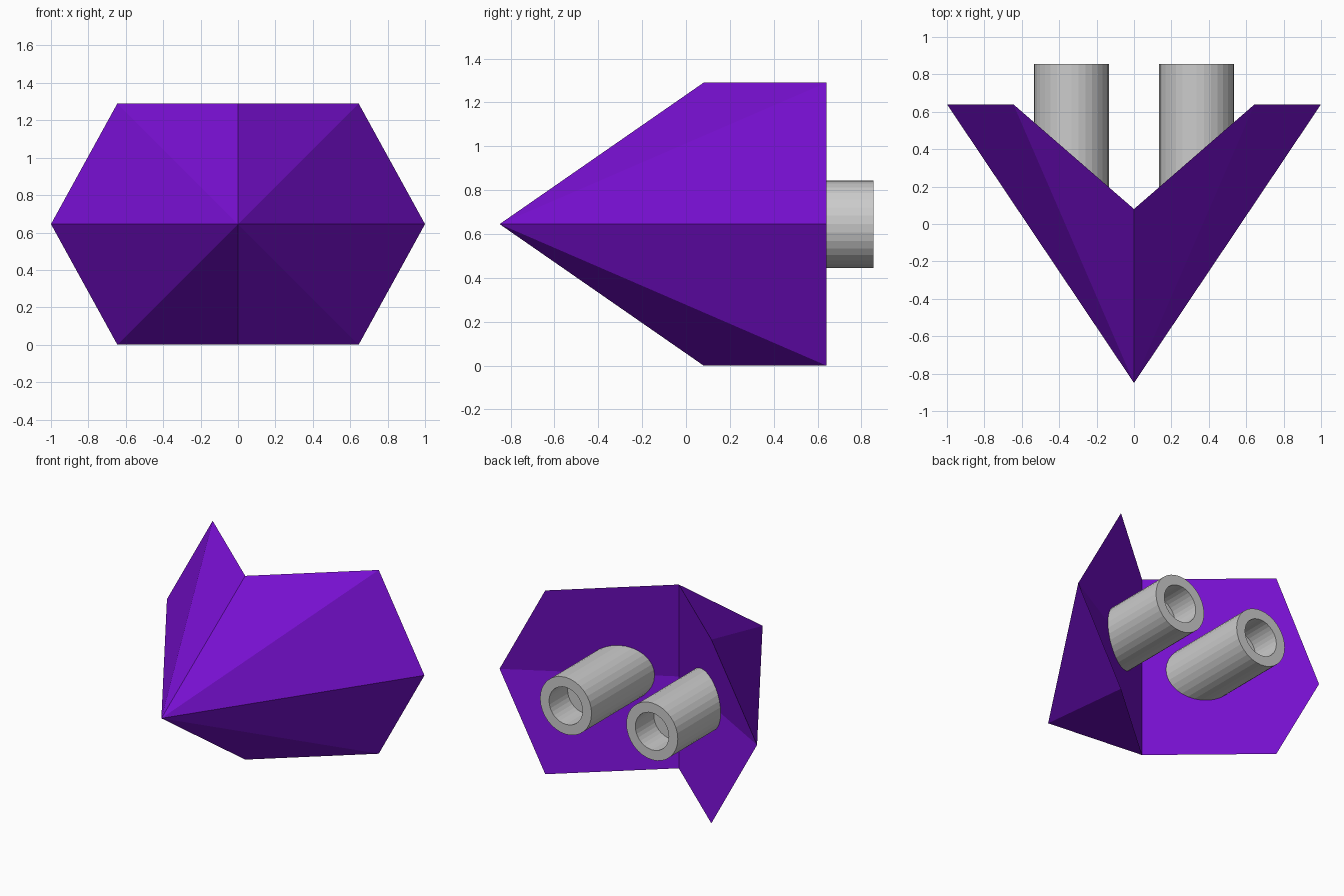
import bpy, bmesh
from math import cos, sin, tau

if "Cube" in bpy.data.objects:
    bpy.data.objects.remove(bpy.data.objects["Cube"])

MID, TOP = 0.645, 1.29
BACK, NOTCH, NOSE = 0.64, 0.08, -0.85


def make_object(name, bm):
    bmesh.ops.remove_doubles(bm, verts=bm.verts, dist=0.0005)
    bmesh.ops.recalc_face_normals(bm, faces=bm.faces)
    mesh = bpy.data.meshes.new(name)
    bm.to_mesh(mesh)
    bm.free()
    obj = bpy.data.objects.new(name, mesh)
    bpy.context.collection.objects.link(obj)
    return obj


# Faceted arrowhead hull: one quarter repeated over both symmetry planes
bm = bmesh.new()
for sx in (1, -1):
    for sz in (1, -1):
        def v(x, y, z):
            return bm.verts.new((sx * x, y, MID + sz * z))
        quarter = {"nose": (0, NOSE, 0), "ridge": (0, NOTCH, MID), "corner": (0.645, BACK, MID),
                   "tip": (1, BACK, 0), "notch": (0, NOTCH, 0)}
        p = {k: v(*c) for k, c in quarter.items()}
        for keys in (("nose", "ridge", "corner"), ("nose", "corner", "tip"),
                     ("ridge", "corner", "tip", "notch")):
            bm.faces.new([p[k] for k in keys])
hull = make_object("hull", bm)
purple = bpy.data.materials.new("purple")
purple.diffuse_color = (0.19, 0.005, 0.65, 1)
purple.use_nodes = True
purple.node_tree.nodes["Principled BSDF"].inputs["Base Color"].default_value = purple.diffuse_color
hull.data.materials.append(purple)


# Exhaust pipes: profile (radius, y) spun around the y axis, with a blind bore
def pipe(name, x, sides=32):
    profile = [(0.2, 0.06), (0.2, 0.855), (0.13, 0.855), (0.13, 0.65)]
    bm = bmesh.new()
    rings = [[bm.verts.new((x + r * cos(tau * i / sides), y, MID + r * sin(tau * i / sides)))
              for i in range(sides)] for r, y in profile]
    for a, b in zip(rings, rings[1:]):
        for i in range(sides):
            j = (i + 1) % sides
            bm.faces.new((a[i], a[j], b[j], b[i]))
    bm.faces.new(rings[0])
    bm.faces.new(rings[-1])
    return make_object(name, bm)


pipe("exhaust_right", 0.335)
pipe("exhaust_left", -0.335)
